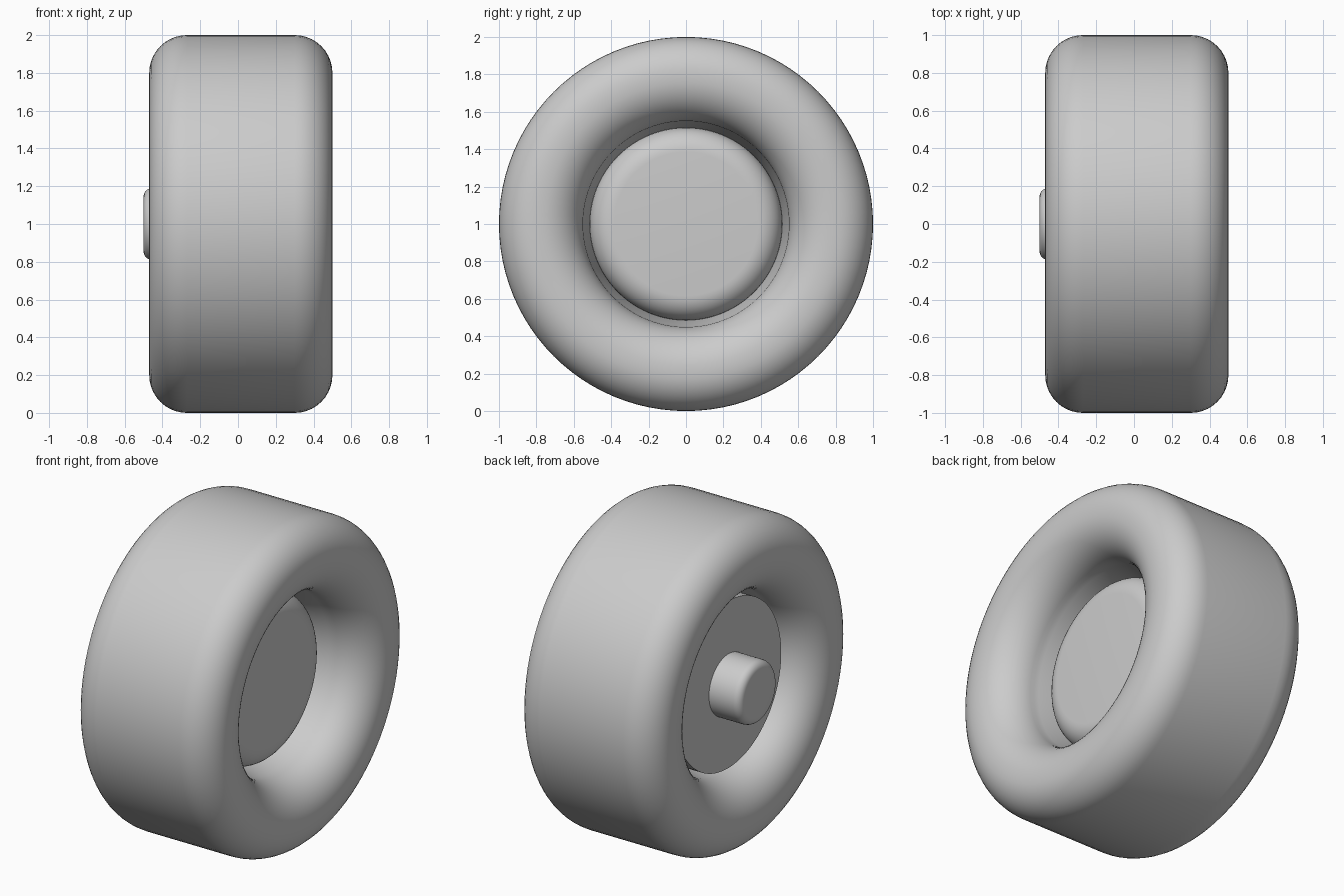
import bpy, bmesh, math

if "Cube" in bpy.data.objects:
    bpy.data.objects.remove(bpy.data.objects["Cube"])

SEG = 96


def arc(cx, cr, rad, a0, a1, n=10):
    """Points on a circular arc in the (x, radius) plane, angles in degrees."""
    return [(cx + rad * math.cos(math.radians(a0 + (a1 - a0) * i / n)),
             cr + rad * math.sin(math.radians(a0 + (a1 - a0) * i / n)))
            for i in range(n + 1)]


def lathe(name, profile, closed, mat):
    """Spin an (x, radius) profile around the x axis at height z = 1."""
    bm = bmesh.new()
    rings = []
    for x, r in profile:
        if r < 1e-5:
            rings.append([bm.verts.new((x, 0, 1))] * SEG)
        else:
            rings.append([bm.verts.new((x, r * math.cos(t), 1 + r * math.sin(t)))
                          for t in (2 * math.pi * k / SEG for k in range(SEG))])
    pairs = list(zip(rings, rings[1:]))
    if closed:
        pairs.append((rings[-1], rings[0]))
    for a, b in pairs:
        for k in range(SEG):
            j = (k + 1) % SEG
            quad = list(dict.fromkeys((a[k], a[j], b[j], b[k])))
            bm.faces.new(quad)
    bmesh.ops.recalc_face_normals(bm, faces=bm.faces[:])
    me = bpy.data.meshes.new(name)
    bm.to_mesh(me)
    bm.free()
    ob = bpy.data.objects.new(name, me)
    bpy.context.collection.objects.link(ob)
    me.materials.append(mat)
    bpy.ops.object.select_all(action='DESELECT')
    ob.select_set(True)
    bpy.context.view_layer.objects.active = ob
    bpy.ops.object.shade_smooth_by_angle(angle=math.radians(35))
    return ob


grey = bpy.data.materials.new("light_grey")
grey.diffuse_color = (0.6, 0.6, 0.6, 1)
grey.use_nodes = True
grey.node_tree.nodes["Principled BSDF"].inputs["Base Color"].default_value = grey.diffuse_color

# Tyre: rounded shoulders outside, broad rounded lips inside
tyre = (arc(-0.27, 0.80, 0.20, 180, 90)
        + arc(0.30, 0.80, 0.20, 90, 0)
        + arc(0.27, 0.78, 0.23, 0, -90, 14)
        + [(0.24, 0.545), (0.10, 0.512), (-0.10, 0.512), (-0.22, 0.545)]
        + arc(-0.24, 0.78, 0.23, -90, -180, 14))
lathe("tyre", tyre, True, grey)

# Hub: domed cap on the right, flat plate on the left
hub = ([(-0.29, 0), (-0.29, 0.515), (0.11, 0.515)]
       + arc(0.11, 0.385, 0.13, 90, 0)[1:] + [(0.24, 0)])
lathe("hub", hub, False, grey)

# Axle stub: rounded pin out of the back plate
axle = [(-0.50, 0)] + arc(-0.455, 0.145, 0.045, 180, 90, 6) + [(-0.27, 0.19), (-0.27, 0)]
lathe("axle_stub", axle, False, grey)
